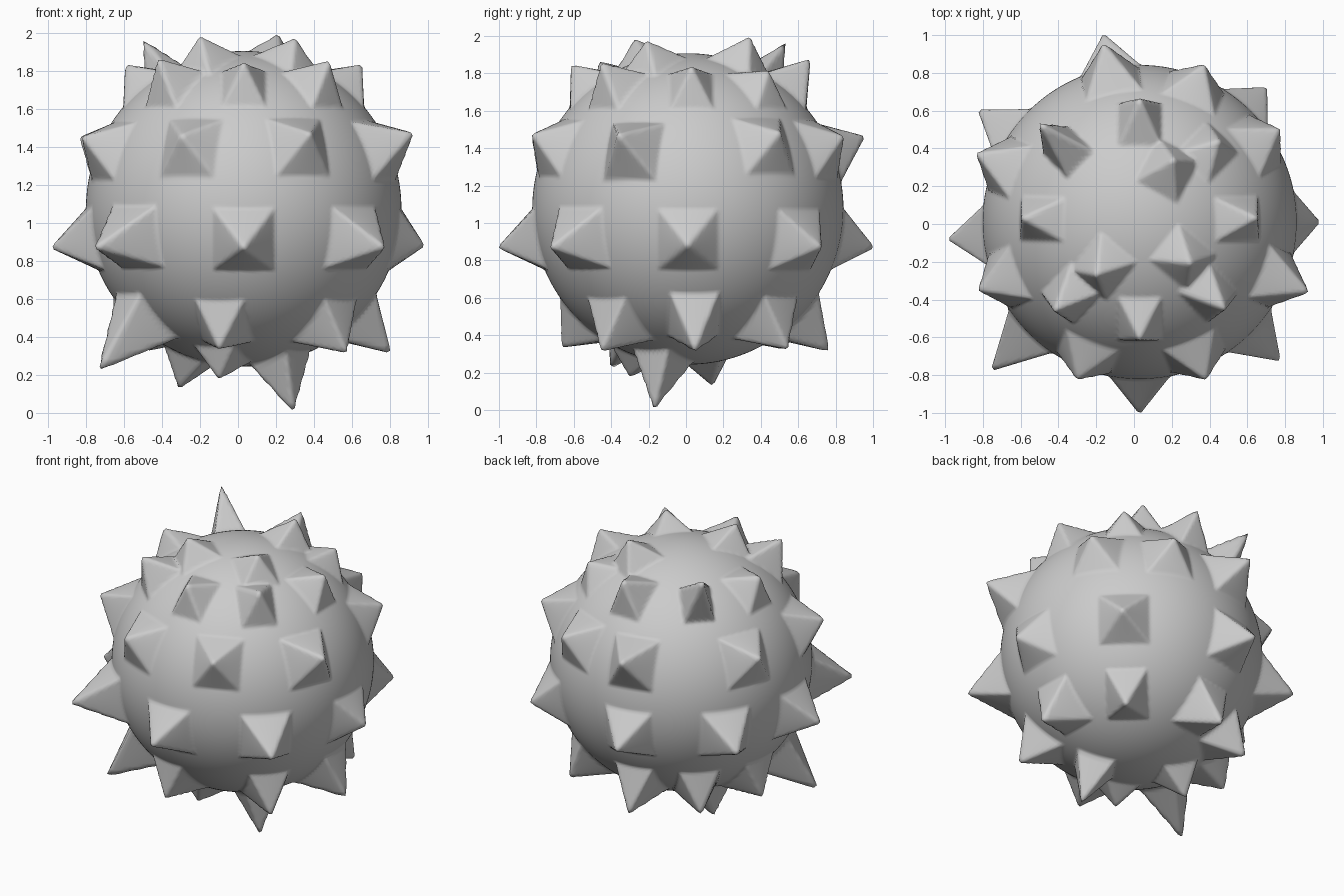
import bpy, bmesh
from math import sin, cos
from mathutils import Vector

if "Cube" in bpy.data.objects:
    bpy.data.objects.remove(bpy.data.objects["Cube"])

CENTRE = Vector((0.03, 0.01, 1.075))
RADIUS = 0.832

# Rings from top to bottom: base half-angles (across, up) and spike tips
rings = [
    (0.15, 0.17, [(-0.2, -0.27, 1.98), (0.3, -0.21, 1.97), (0.21, 0.34, 1.99)]),
    (0.14, 0.18, [(0.65, 0.03, 1.83), (0.48, -0.45, 1.85), (0.03, -0.61, 1.84),
                  (-0.42, -0.46, 1.86), (-0.59, 0.03, 1.83),
                  (0.03, 0.66, 1.87), (0.45, 0.44, 1.81)]),
    (0.12, 0.15, [(-0.5, 0.53, 1.96)]),
    (0.185, 0.20, [(0.92, -0.36, 1.47), (0.38, -0.82, 1.47), (-0.3, -0.82, 1.46),
                   (-0.82, -0.35, 1.45), (-0.83, 0.37, 1.45), (-0.16, 0.95, 1.46),
                   (0.37, 0.84, 1.46), (0.77, 0.5, 1.48)]),
    (0.195, 0.20, [(0.98, 0.01, 0.88), (0.77, -0.72, 0.87), (0.03, -1.0, 0.87),
                   (-0.75, -0.77, 0.87), (-0.98, -0.08, 0.87), (-0.82, 0.6, 0.87),
                   (-0.16, 1.0, 0.87), (0.7, 0.72, 0.87)]),
    (0.16, 0.20, [(0.8, 0.05, 0.32), (0.57, -0.45, 0.32), (-0.1, -0.66, 0.34),
                  (-0.73, -0.4, 0.23), (-0.66, 0.1, 0.34), (-0.48, 0.52, 0.33),
                  (-0.09, 0.76, 0.32), (0.52, 0.54, 0.33)]),
    (0.14, 0.15, [(-0.1, -0.3, 0.18), (-0.31, 0.14, 0.13), (0.29, -0.17, 0.01)]),
]
spikes = []
for half_u, half_v, tips in rings:
    for tip in tips:
        v = Vector(tip) - CENTRE
        axis = v.normalized()
        east = Vector((0, 0, 1)).cross(axis).normalized()
        spikes.append((axis, east, axis.cross(east), v.length, half_u, half_v))


def spike_radius(d, spike):
    """Distance from the centre to a straight-sided square pyramid along d."""
    axis, east, north, length, half_u, half_v = spike
    m = max(abs(d.dot(east)) / half_u, abs(d.dot(north)) / half_v)
    if m >= 1:
        return RADIUS
    if m < 1e-4:
        return length
    a = d.angle(axis)
    w = a / m
    top = length + 0.05 * (length - RADIUS)  # slightly blunted tip
    base = RADIUS * sin(w)
    r = top * base / (base * cos(a) + (top - RADIUS * cos(w)) * sin(a))
    return min(length, r)


# Spiked ball: dense sphere pulled outward into square-based spikes
bm = bmesh.new()
bmesh.ops.create_icosphere(bm, subdivisions=7, radius=1.0)
for vert in bm.verts:
    d = vert.co.normalized()
    near = [spike_radius(d, s) for s in spikes if d.dot(s[0]) > 0.93]
    vert.co = CENTRE + d * max(near + [RADIUS])
for face in bm.faces:
    face.smooth = True
mesh = bpy.data.meshes.new("spiked_ball")
bm.to_mesh(mesh)
bm.free()
ball = bpy.data.objects.new("spiked_ball", mesh)
bpy.context.collection.objects.link(ball)
